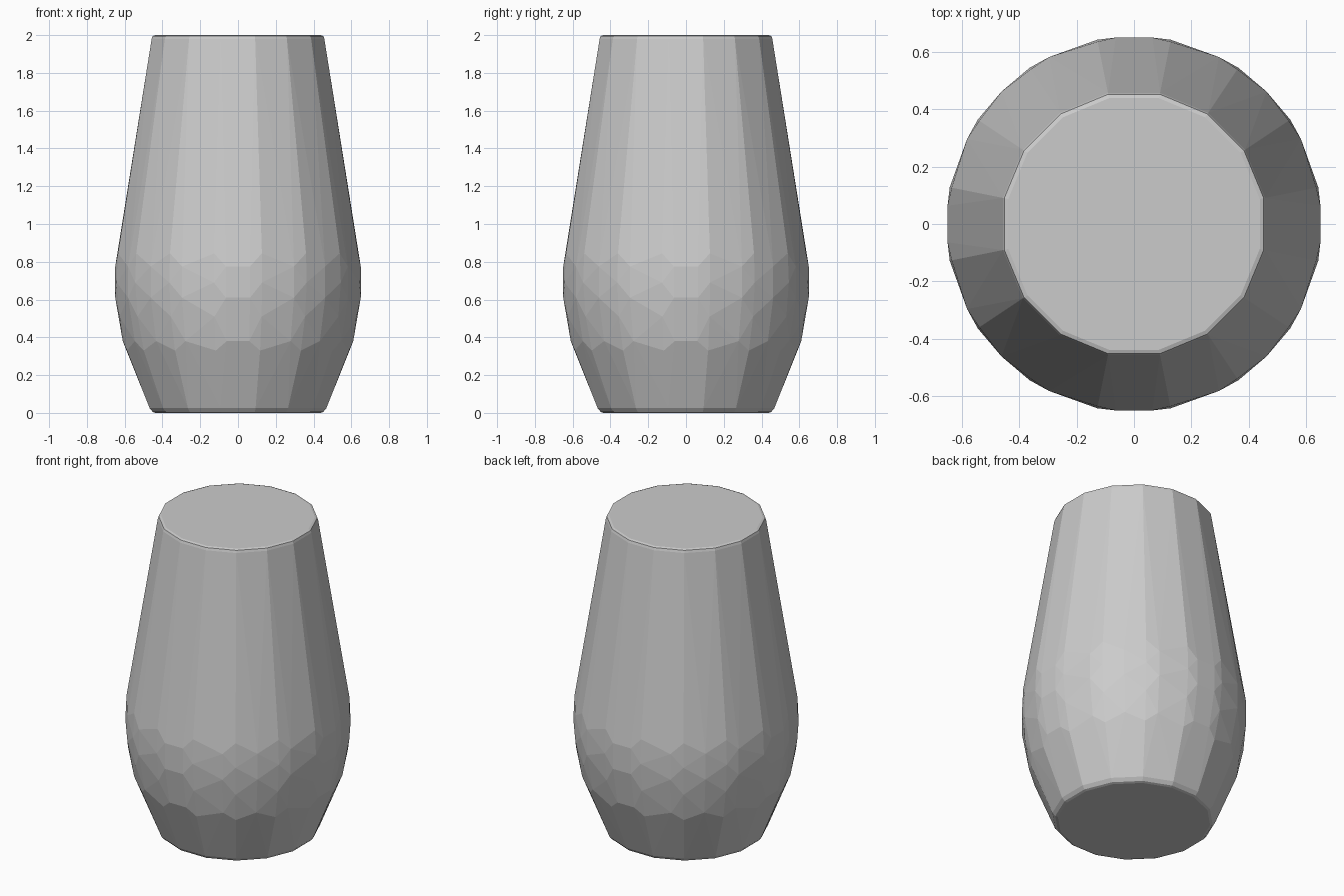
import bpy, bmesh
from math import radians, cos, sin

if "Cube" in bpy.data.objects:
    bpy.data.objects.remove(bpy.data.objects["Cube"])

# Ring angles: a regular 16-gon, and a staggered set between its corners
EVEN = [11.25 + 22.5 * i for i in range(16)]
STAGGER = [90 * q + a for q in range(4) for a in (-5.6, 5.6, 27, 45, 63)]

# Faceted profile from base to top: radius, height, angles
RINGS = [
    (0.445, 0.0, EVEN), (0.46, 0.005, EVEN), (0.477, 0.025, EVEN),
    (0.600, 0.33, EVEN), (0.613, 0.38, STAGGER),
    (0.639, 0.51, EVEN), (0.653, 0.61, STAGGER),
    (0.655, 0.69, EVEN), (0.653, 0.775, STAGGER), (0.648, 0.845, EVEN),
    (0.466, 1.98, EVEN), (0.461, 1.995, EVEN), (0.447, 2.0, EVEN),
]

# Solid vase body: convex skin stretched over the rings
bm = bmesh.new()
for r, z, angles in RINGS:
    for a in angles:
        bm.verts.new((r * cos(radians(a)), r * sin(radians(a)), z))
res = bmesh.ops.convex_hull(bm, input=bm.verts[:])
loose = [v for v in bm.verts if not v.link_faces]
bmesh.ops.delete(bm, geom=loose, context='VERTS')

# Merge the coplanar triangles of caps and flat facets
bmesh.ops.dissolve_limit(bm, angle_limit=radians(0.5), verts=bm.verts[:], edges=bm.edges[:])
bmesh.ops.recalc_face_normals(bm, faces=bm.faces[:])

mesh = bpy.data.meshes.new("vase_body")
bm.to_mesh(mesh)
bm.free()
body = bpy.data.objects.new("vase_body", mesh)
bpy.context.collection.objects.link(body)
